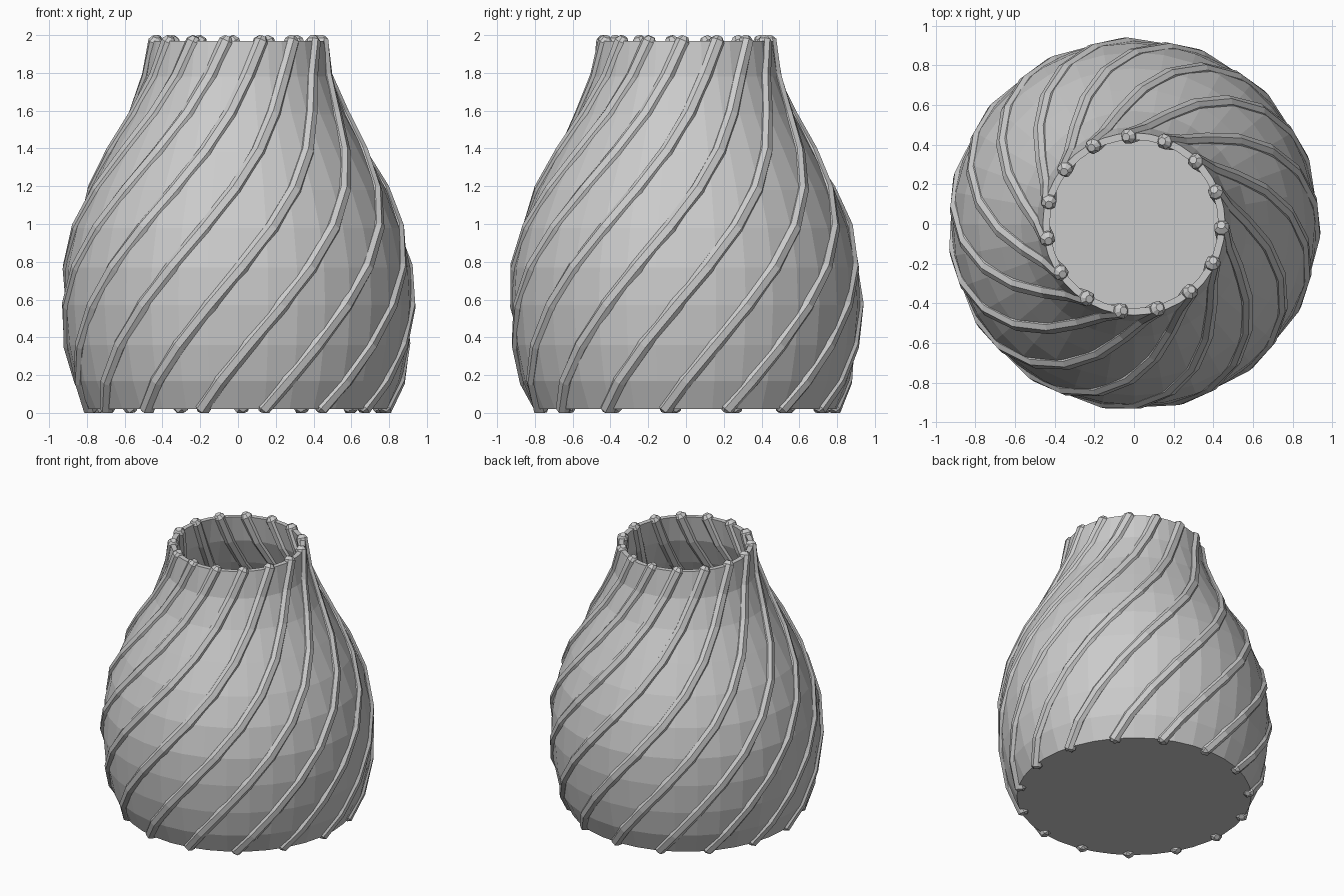
import bpy, bmesh, math
from mathutils import Vector

if "Cube" in bpy.data.objects:
    bpy.data.objects.remove(bpy.data.objects["Cube"])

# outer profile of the vase wall: (radius, height)
PROFILE = [(0.80, 0.02), (0.865, 0.17), (0.905, 0.36), (0.922, 0.57),
           (0.912, 0.77), (0.865, 0.98), (0.785, 1.18), (0.68, 1.38),
           (0.57, 1.58), (0.49, 1.78), (0.46, 1.97)]
WALL = 0.035
SIDES = 36
RIBS = 15
PHASE = math.radians(10)
TWIST = math.radians(102)


def finish(bm, name):
    bmesh.ops.recalc_face_normals(bm, faces=bm.faces)
    me = bpy.data.meshes.new(name)
    bm.to_mesh(me)
    bm.free()
    ob = bpy.data.objects.new(name, me)
    bpy.context.collection.objects.link(ob)
    return ob


def bridge(bm, a, b):
    n = len(a)
    for i in range(n):
        bm.faces.new((a[i], a[(i + 1) % n], b[(i + 1) % n], b[i]))


def point(r, z, a):
    # angle is measured from the front (-y) towards +x
    return Vector((r * math.sin(a), -r * math.cos(a), z))


# vase body: outer wall, rim, inner wall and floor
bm = bmesh.new()
inner = [(r - WALL, max(z, 0.05)) for r, z in reversed(PROFILE)]
rings = []
for r, z in PROFILE + inner:
    rings.append([bm.verts.new(point(r, z, 2 * math.pi * i / SIDES))
                  for i in range(SIDES)])
for a, b in zip(rings, rings[1:]):
    bridge(bm, a, b)
bm.faces.new(rings[0])
bm.faces.new(rings[-1])
finish(bm, "vase_body")

# spiral ribs: chamfered bars following the twisted wall, inside and out
SECTION = [(-0.018, 0.036), (0.018, 0.036), (0.038, 0.014), (0.038, -0.014),
           (0.018, -0.036), (-0.018, -0.036), (-0.038, -0.014), (-0.038, 0.014)]


def rib(bm, start):
    path = []
    for r, z in PROFILE:
        a = start + TWIST * (z - 0.02) / 1.95
        path.append((point(r - WALL / 2, z, a), a))
    last = len(path) - 1
    frames = []
    for i, (p, a) in enumerate(path):
        t = (path[min(i + 1, last)][0] - path[max(i - 1, 0)][0]).normalized()
        n = point(1, 0, a)
        n = (n - t * n.dot(t)).normalized()
        frames.append((p, t, n, 1.0))
    # tapered tips
    p, t, n, s = frames[0]
    frames.insert(0, (p - t * 0.02, t, n, 0.5))
    p, t, n, s = frames[-1]
    frames.append((p + t * 0.025, t, n, 0.5))
    loops = []
    for p, t, n, s in frames:
        b = t.cross(n)
        loop = []
        for u, v in SECTION:
            q = p + b * u * s + n * v * s
            q.z = min(max(q.z, 0.0), 2.0)
            loop.append(bm.verts.new(q))
        loops.append(loop)
    for a, b in zip(loops, loops[1:]):
        bridge(bm, a, b)
    bm.faces.new(loops[0])
    bm.faces.new(loops[-1])


bm = bmesh.new()
for k in range(RIBS):
    rib(bm, PHASE + 2 * math.pi * k / RIBS)
finish(bm, "spiral_ribs")
